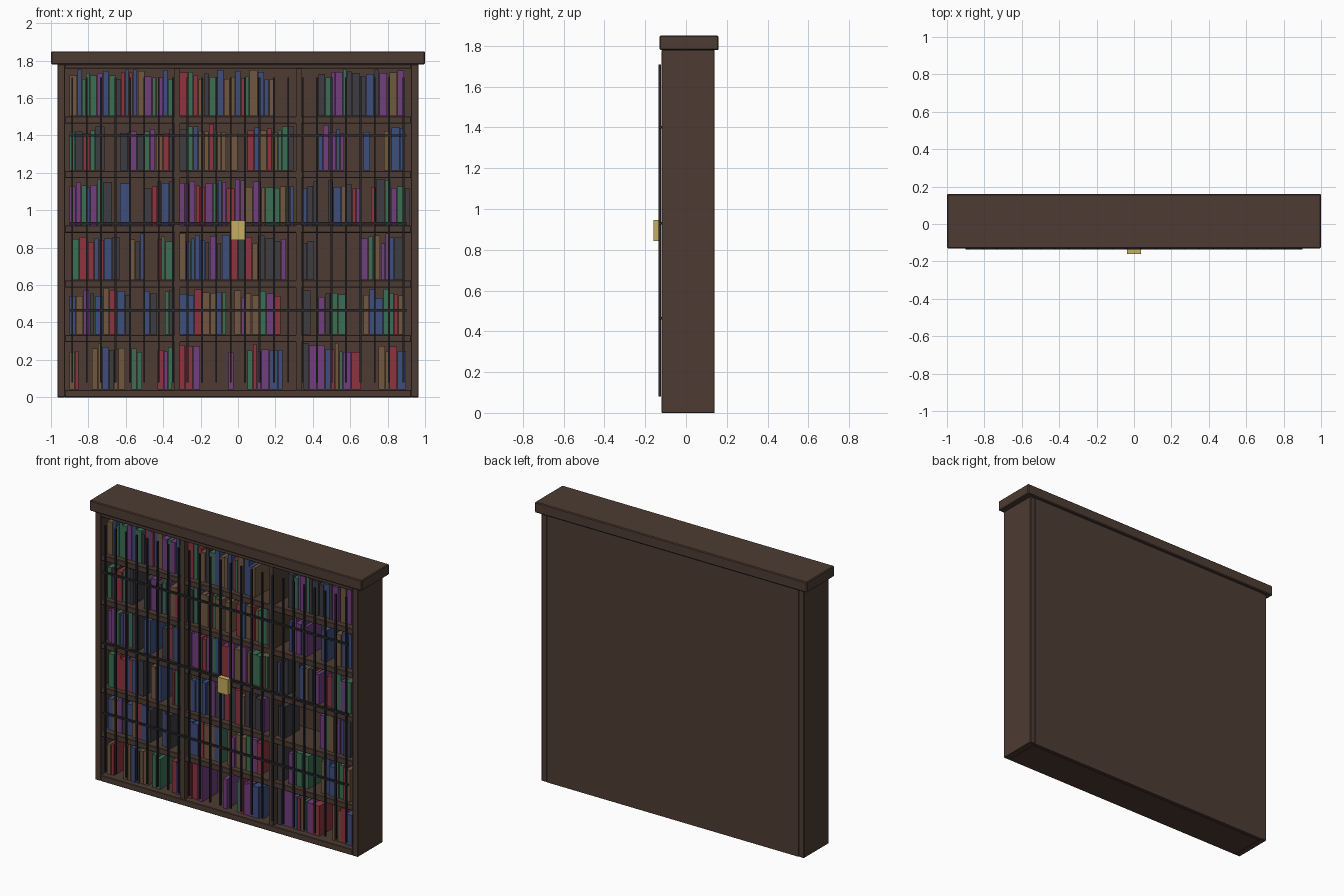
import bpy, random

if "Cube" in bpy.data.objects:
    bpy.data.objects.remove(bpy.data.objects["Cube"])
random.seed(7)


def material(name, r, g, b):
    m = bpy.data.materials.new(name)
    m.diffuse_color = [(c / 255) ** 2.2 for c in (r, g, b)] + [1]
    m.use_nodes = True
    m.node_tree.nodes["Principled BSDF"].inputs["Base Color"].default_value = m.diffuse_color
    return m


WOOD = material("dark_wood", 78, 62, 54)
IRON = material("iron", 44, 44, 48)
BRASS = material("brass", 198, 172, 98)
COVERS = [material(n, *c) for n, c in {
    "red_cover": (140, 55, 65), "blue_cover": (65, 80, 125), "green_cover": (62, 110, 85),
    "purple_cover": (112, 65, 125), "brown_cover": (112, 88, 66), "grey_cover": (62, 62, 68)}.items()]


def box(name, x, y, z, mat, bevel=0):
    """Box from (min, max) pairs along each axis."""
    (x0, x1), (y0, y1), (z0, z1) = x, y, z
    v = [(a, b, c) for a in (x0, x1) for b in (y0, y1) for c in (z0, z1)]
    f = [(0, 1, 3, 2), (4, 6, 7, 5), (0, 4, 5, 1), (2, 3, 7, 6), (0, 2, 6, 4), (1, 5, 7, 3)]
    me = bpy.data.meshes.new(name)
    me.from_pydata(v, [], f)
    me.materials.append(mat)
    ob = bpy.data.objects.new(name, me)
    bpy.context.collection.objects.link(ob)
    if bevel:
        mod = ob.modifiers.new("edge", "BEVEL")
        mod.width, mod.segments = bevel, 1
    return ob


# Carcass
FRONT, BACK = -0.12, 0.14
for s in (-1, 1):
    box("side_panel", sorted((s * 0.925, s * 0.965)), (FRONT, BACK), (0, 1.78), WOOD, 0.003)
box("back_panel", (-0.925, 0.925), (0.12, BACK), (0, 1.78), WOOD)
box("crown", (-1, 1), (-0.13, 0.16), (1.78, 1.85), WOOD, 0.005)
box("bottom_board", (-0.925, 0.925), (FRONT, 0.12), (0, 0.04), WOOD, 0.003)
box("top_board", (-0.925, 0.925), (FRONT, 0.12), (1.757, 1.78), WOOD, 0.003)

# Shelves and the two dividers
STEP = 0.2925
for k in range(1, 6):
    top = 0.04 + k * STEP
    box("shelf", (-0.925, 0.925), (-0.115, 0.12), (top - 0.038, top), WOOD, 0.003)
for x in (-0.325, 0.325):
    box("divider", (x - 0.015, x + 0.015), (-0.117, 0.12), (0.04, 1.757), WOOD)

# Filled stretches of each shelf, bottom to top, in hundredths
ROWS = [
    [(-90, -85), (-78, -60), (-57, -51), (-43, -35), (-31, -20), (-5, -2), (5, 24), (35, 66), (75, 90)],
    [(-90, -58), (-50, -43), (-39, -35), (-31, -6), (-2, 23), (35, 39), (43, 58), (67, 89)],
    [(-89, -63), (-58, -50), (-43, -35), (-31, 26), (35, 41), (66, 89)],
    [(-90, -67), (-63, -58), (-50, -35), (-31, 30), (35, 43), (48, 66), (71, 92)],
    [(-90, -71), (-63, -35), (-31, -6), (-4, 0), (5, 30), (43, 57), (67, 71), (78, 89)],
    [(-90, -35), (-31, 19), (43, 80), (81, 89)]]
for k, row in enumerate(ROWS):
    z = 0.042 + k * STEP
    for a, b in row:
        x, end = a / 100, b / 100
        while x < end - 0.01:
            w = min(random.uniform(0.02, 0.046), end - x)
            if end - x - w < 0.015:
                w = end - x
            front = random.uniform(-0.09, -0.075)
            box("book", (x, x + w - 0.003), (front, front + random.uniform(0.15, 0.18)),
                (z, z + random.uniform(0.195, 0.25)), random.choice(COVERS))
            x += w

# Iron lattice over the front
for i in range(24):
    x = -0.886 + i * 0.077
    box("lattice_upright", (x - 0.005, x + 0.005), (-0.134, -0.122), (0.08, 1.71), IRON)
for z in (0.465, 0.93, 1.4):
    box("lattice_rail", (-0.9, 0.9), (-0.135, -0.121), (z - 0.006, z + 0.006), IRON)

# Two-part brass clasp
for x in ((-0.037, 0), (0, 0.037)):
    box("clasp_plate", x, (-0.16, -0.125), (0.842, 0.945), BRASS)
